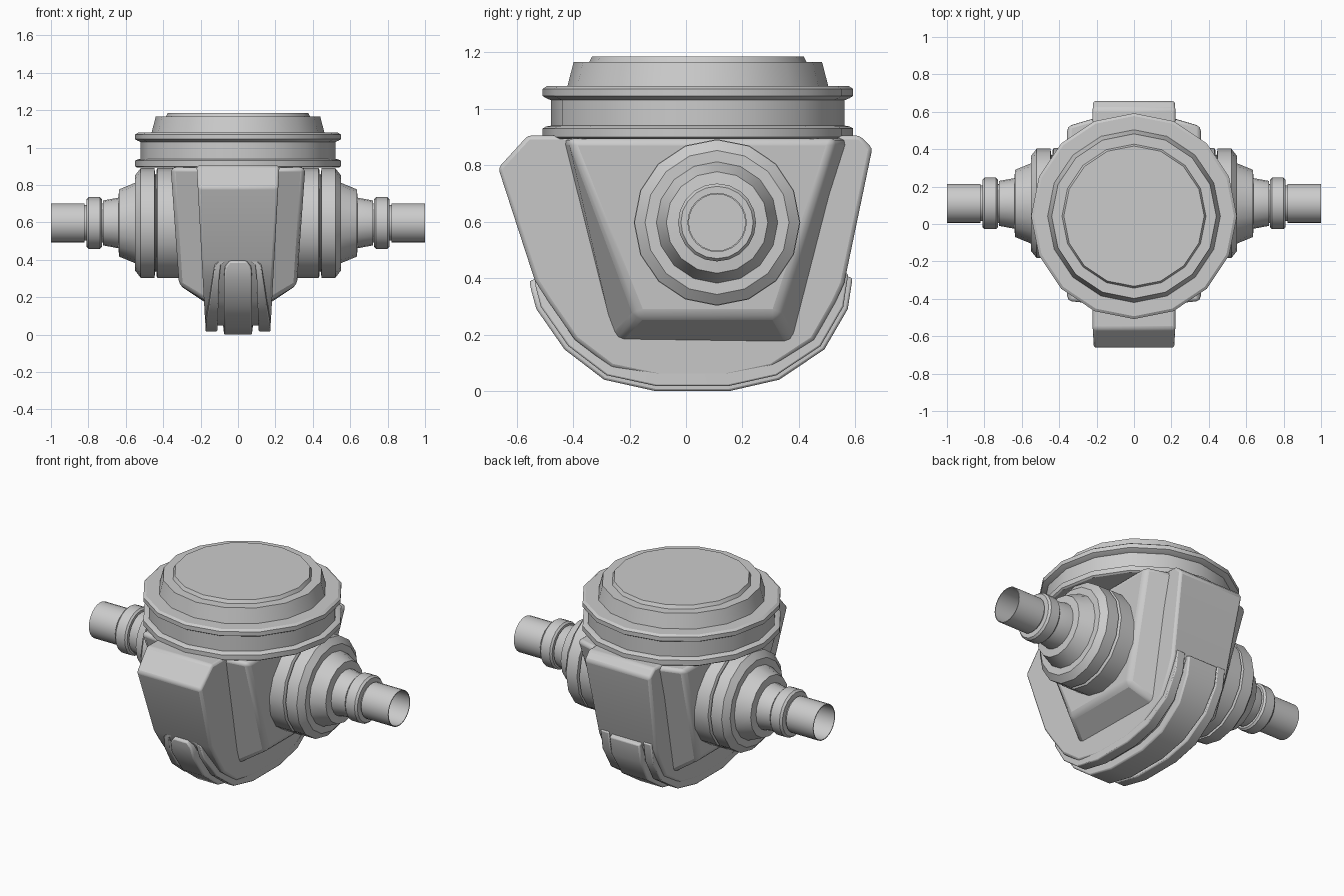
import bpy, bmesh, math
from mathutils import Matrix, Vector

if "Cube" in bpy.data.objects:
    bpy.data.objects.remove(bpy.data.objects["Cube"])


def finish(bm, name, mirror=False, bevel=0, smooth=35):
    bmesh.ops.recalc_face_normals(bm, faces=bm.faces)
    me = bpy.data.meshes.new(name)
    bm.to_mesh(me)
    bm.free()
    ob = bpy.data.objects.new(name, me)
    bpy.context.collection.objects.link(ob)
    if mirror:
        m = ob.modifiers.new("mirror", 'MIRROR')
        m.use_mirror_merge = False
    if bevel:
        b = ob.modifiers.new("bevel", 'BEVEL')
        b.width, b.segments, b.limit_method = bevel, 2, 'ANGLE'
        b.angle_limit = math.radians(35)
    bpy.ops.object.select_all(action='DESELECT')
    ob.select_set(True)
    bpy.context.view_layer.objects.active = ob
    bpy.ops.object.shade_smooth_by_angle(angle=math.radians(smooth))
    return ob


def loft(name, rings, **kw):
    """Join equal-sized point rings and close both ends."""
    bm = bmesh.new()
    vs = [[bm.verts.new(p) for p in ring] for ring in rings]
    n = len(vs[0])
    for a, b in zip(vs, vs[1:]):
        for i in range(n):
            j = (i + 1) % n
            bm.faces.new((a[i], a[j], b[j], b[i]))
    bm.faces.new(vs[0])
    bm.faces.new(vs[-1])
    return finish(bm, name, **kw)


def lathe(name, profile, sides, matrix, **kw):
    """Turn (radius, height) pairs about the local z axis."""
    rings = []
    for r, h in profile:
        angles = [2 * math.pi * i / sides for i in range(sides)]
        rings.append([matrix @ Vector((r * math.cos(a), r * math.sin(a), h)) for a in angles])
    return loft(name, rings, **kw)


def inward(p, d):
    v = Vector(p)
    return v + (Vector((0.02, 0.58)) - v).normalized() * d


def strip(name, path, inner, outer, lift, depth, **kw):
    """Raised strip that follows the belly curve, from x=inner to x=outer."""
    rings = []
    for p, a, b in zip(path, inner, outer):
        o, i = inward(p, lift), inward(p, depth)
        rings.append([(a, *o), (b, *o), (b, *i), (a, *i)])
    return loft(name, rings, **kw)


# Central slab, slightly wider at the top
belly = [(-.53, .29), (-.43, .147), (-.29, .04), (-.11, 0), (.155, 0),
         (.33, .04), (.49, .147), (.573, .29)]
outline = [(-.535, .39), (-.665, .79), (-.56, .905), (.615, .905), (.66, .86), (.56, .38)]
outline += [tuple(inward(p, .05)) for p in reversed(belly)]
loft("central_slab",
     [[(s * (.172 + .055 * z), y, z) for y, z in outline] for s in (-1, 1)], bevel=.014)

# Middle runner and the rails beside it
path = [(-.555, .39), (-.548, .355)] + belly + [(.59, .40)]
w = [.045, .07] + [.075] * 5 + [.08, .09, .1, .1]
strip("middle_runner", path, [-x for x in w], w, 0, .09, bevel=.008)
path = [(-.558, .43), (-.55, .365)] + belly + [(.592, .41)]
strip("side_rail", path,
      [0, .092, .1, .105, .108, .11, .11, .11, .11, .115, .115],
      [.065, .125, .135, .155, .172, .175, .175, .175, .17, .17, .17],
      .018, .09, mirror=True, bevel=.006)

# Tapered housings on both flanks
base = [(-.44, .895), (.59, .895), (.385, .155), (-.265, .165)]
face = [(-.42, .895, .36), (.53, .895, .36), (.325, .265, .315), (-.17, .265, .315)]
loft("side_housing", [[(.15, y, z) for y, z in base], [(x, y, z) for y, z, x in face]],
     mirror=True, bevel=.025, smooth=50)

# Register head: lower flange, band, upper flange, lid
lathe("register_head",
      [(.50, .893), (.54, .893), (.55, .90), (.55, .93), (.537, .937), (.52, .94), (.52, 1.03),
       (.537, 1.037), (.55, 1.045), (.55, 1.07), (.535, 1.08), (.462, 1.08), (.44, 1.165),
       (.385, 1.165), (.375, 1.185)],
      16, Matrix.Translation((0, .042, 0)), smooth=25)

# Side ports, turned about the x axis
side = Matrix.Translation((0, .11, .597)) @ Matrix.Rotation(math.pi / 2, 4, 'Y')
lathe("port_flange_inner", [(.295, .28), (.295, .43), (.285, .435), (.25, .435)],
      16, side, mirror=True, smooth=25)
lathe("port_flange_outer",
      [(.26, .42), (.26, .442), (.293, .447), (.293, .52), (.255, .55), (.215, .55), (.18, .635),
       (.135, .64), (.135, .60)], 16, side, mirror=True, smooth=25)
lathe("pipe_neck", [(.135, .58), (.135, .64), (.12, .722), (.105, .722), (.105, .76)],
      20, side, mirror=True)
lathe("pipe_collar", [(.105, .728), (.128, .728), (.138, .738), (.138, .798), (.128, .81),
                      (.09, .81)], 20, side, mirror=True)
lathe("open_pipe", [(.095, .79), (.095, .82), (.105, .82), (.105, 1.0), (.1, 1.0), (.1, .83)],
      24, side, mirror=True)
